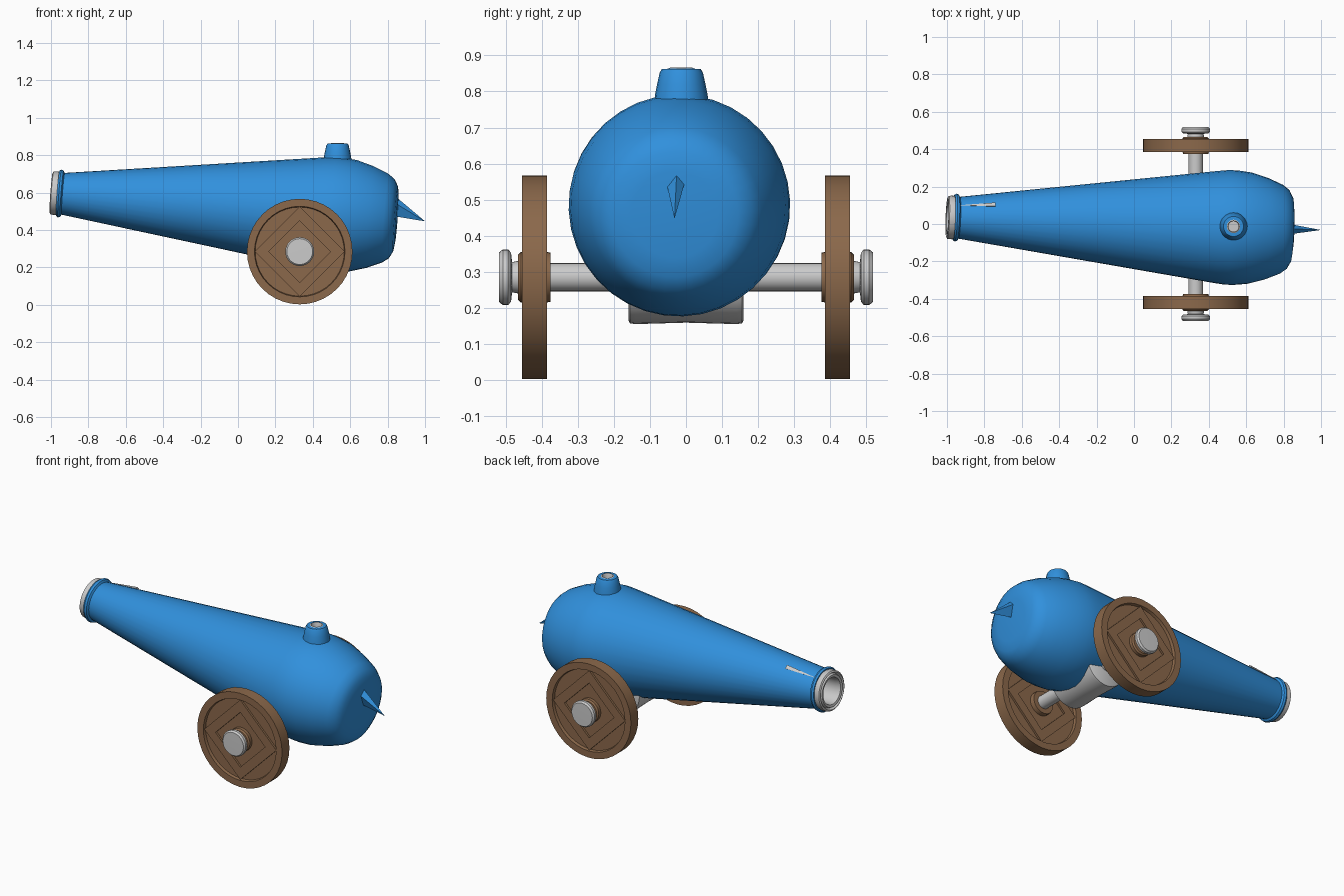
import bpy, bmesh, math
from mathutils import Vector

if "Cube" in bpy.data.objects:
    bpy.data.objects.remove(bpy.data.objects["Cube"])


def material(name, color):
    m = bpy.data.materials.new(name)
    m.diffuse_color = color
    m.use_nodes = True
    m.node_tree.nodes["Principled BSDF"].inputs["Base Color"].default_value = m.diffuse_color
    return m


BLUE = material("blue_paint", (0.03, 0.28, 0.72, 1))
BROWN = material("brown_wood", (0.26, 0.14, 0.07, 1))


def finish(name, bm, mat):
    bmesh.ops.remove_doubles(bm, verts=bm.verts, dist=1e-5)
    bmesh.ops.recalc_face_normals(bm, faces=bm.faces)
    me = bpy.data.meshes.new(name)
    bm.to_mesh(me)
    bm.free()
    ob = bpy.data.objects.new(name, me)
    bpy.context.collection.objects.link(ob)
    if mat:
        me.materials.append(mat)
    bpy.ops.object.select_all(action='DESELECT')
    ob.select_set(True)
    bpy.context.view_layer.objects.active = ob
    bpy.ops.object.shade_smooth_by_angle(angle=math.radians(35))
    return ob


def lathe(name, profile, origin, axis, segs=32, mat=None, closed=False):
    """Spin (radius, distance) points around an axis through origin."""
    rot = Vector((0, 0, 1)).rotation_difference(Vector(axis).normalized())
    bm = bmesh.new()
    rings = []
    for r, t in profile:
        ring = []
        for i in range(segs):
            a = 2 * math.pi * i / segs
            p = Vector((r * math.cos(a), r * math.sin(a), t))
            ring.append(bm.verts.new(rot @ p + Vector(origin)))
        rings.append(ring)
    pairs = list(zip(rings, rings[1:]))
    if closed:
        pairs.append((rings[-1], rings[0]))
    for a, b in pairs:
        for i in range(segs):
            j = (i + 1) % segs
            bm.faces.new((a[i], a[j], b[j], b[i]))
    return finish(name, bm, mat)


# Barrel, slightly tilted and yawed
ORIGIN, AXIS = (0, 0, 0.523), (1, -0.036, -0.076)
lathe("barrel", [(0.10, -0.965), (0.122, -0.967), (0.128, -0.957), (0.124, -0.945),
                 (0.112, -0.938), (0.21, -0.22), (0.300, 0.44), (0.307, 0.50),
                 (0.306, 0.55), (0.298, 0.62), (0.272, 0.71), (0.238, 0.79),
                 (0.212, 0.825), (0.175, 0.845), (0.12, 0.852), (0, 0.855)],
      ORIGIN, AXIS, 36, BLUE)

# Muzzle ring and bore
lathe("muzzle_bore", [(0.112, -0.955), (0.117, -0.975), (0.115, -0.998), (0.106, -1.003),
                      (0.098, -0.99), (0.092, -1.003), (0.078, -1.0), (0.075, -0.97),
                      (0.075, -0.3), (0, -0.3)], ORIGIN, AXIS)

# Fuse vent with a hollow grey bore
VENT = (0.532, -0.013, 0)
lathe("fuse_vent", [(0.078, 0.74), (0.073, 0.79), (0.067, 0.82), (0.060, 0.852),
                    (0.054, 0.862), (0.036, 0.863)], VENT, (0, 0, 1), 20, BLUE)
lathe("vent_bore", [(0.036, 0.863), (0.031, 0.866), (0.028, 0.86), (0.028, 0.80),
                    (0, 0.80)], VENT, (0, 0, 1), 20)

# Tail spike and thin sliver beside the muzzle
def spike(name, base, tip, mat):
    bm = bmesh.new()
    ring = [bm.verts.new(p) for p in base]
    top = bm.verts.new(tip)
    bm.faces.new(ring)
    for i in range(len(ring)):
        bm.faces.new((ring[i], ring[(i + 1) % len(ring)], top))
    finish(name, bm, mat)


spike("tail_spike", [(0.83, -0.025, 0.59), (0.83, 0.0, 0.56), (0.83, -0.025, 0.475),
                     (0.83, -0.055, 0.55)], (1.0, -0.032, 0.447), BLUE)
spike("barrel_sliver", [(-0.74, 0.115, 0.695), (-0.74, 0.095, 0.71), (-0.74, 0.09, 0.68)],
      (-0.94, 0.10, 0.685), None)

# Axle and saddle under the barrel
HUB = (0.33, 0, 0.285)
lathe("axle", [(0, -0.49), (0.039, -0.49), (0.039, 0.49), (0, 0.49)], HUB, (0, 1, 0), 24)
lathe("axle_saddle", [(0, -0.16), (0.12, -0.16), (0.128, -0.155), (0.130, -0.14),
                      (0.126, 0), (0.130, 0.14), (0.128, 0.155), (0.12, 0.16), (0, 0.16)],
      HUB, (0, 1, 0), 32)

# Wheels, diamond frames, hubs and end caps
for s, side in ((-1, "front"), (1, "back")):
    out = (0, s, 0)
    lathe(side + "_wheel", [(0, 0.402), (0.238, 0.402), (0.242, 0.385), (0.282, 0.385),
                            (0.282, 0.455), (0.242, 0.455), (0.238, 0.438), (0, 0.438)],
          HUB, out, 40, BROWN)
    lathe(side + "_diamond_frame", [(0.165, 0.39), (0.24, 0.39), (0.24, 0.45), (0.165, 0.45)],
          HUB, out, 4, BROWN, True)
    lathe(side + "_hub", [(0, 0.375), (0.068, 0.375), (0.070, 0.385), (0.070, 0.458),
                          (0.062, 0.466), (0, 0.466)], HUB, out, 28, BROWN)
    lathe(side + "_hub_cap", [(0, 0.46), (0.045, 0.465), (0.042, 0.482), (0.068, 0.485),
                              (0.077, 0.493), (0.077, 0.508), (0.069, 0.518), (0, 0.519)],
          HUB, out, 28)
